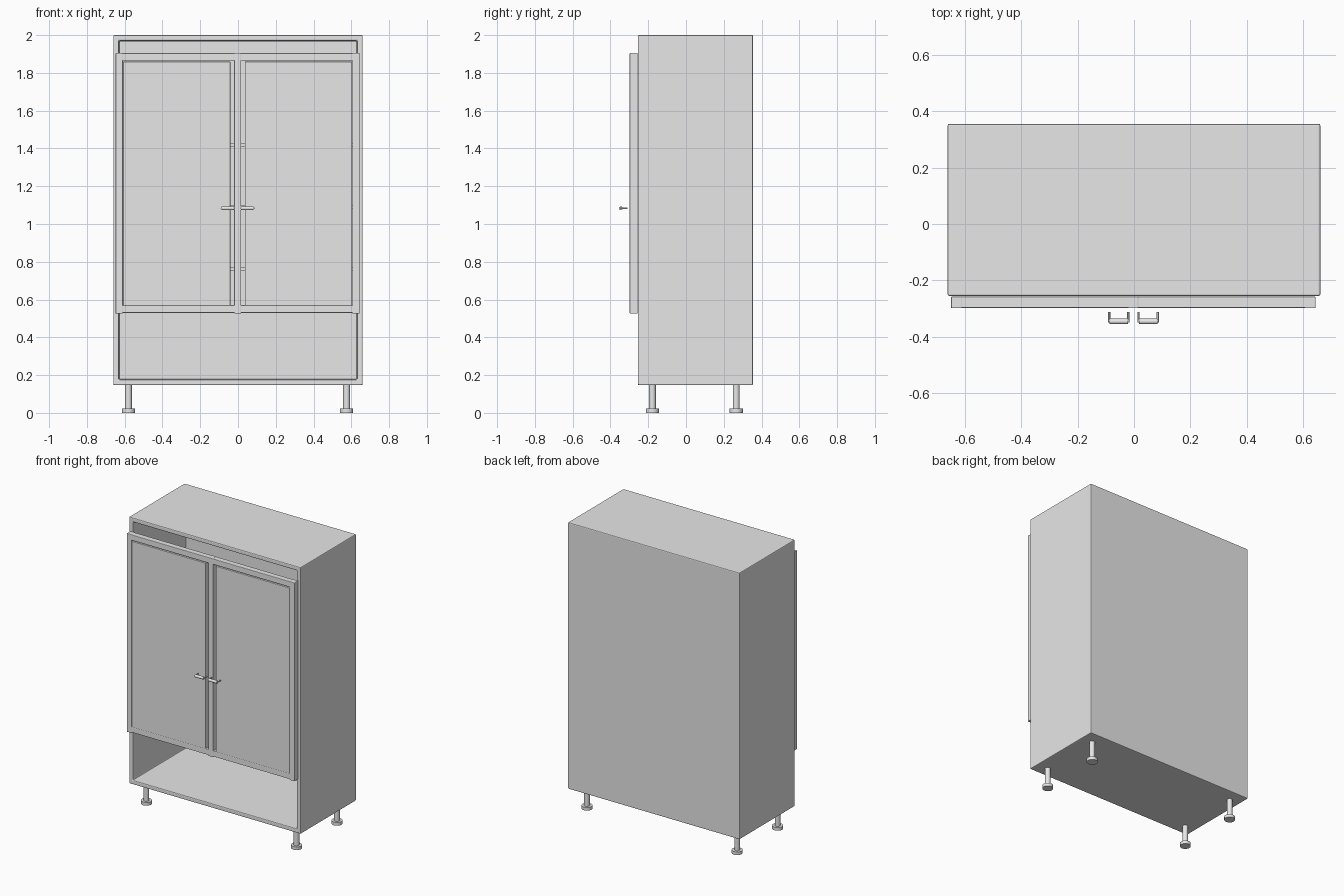
import bpy, bmesh, math
from mathutils import Matrix, Vector

if "Cube" in bpy.data.objects:
    bpy.data.objects.remove(bpy.data.objects["Cube"])

mat = bpy.data.materials.new("light_grey")
mat.diffuse_color = (0.8, 0.8, 0.8, 1)
mat.use_nodes = True
mat.node_tree.nodes["Principled BSDF"].inputs["Base Color"].default_value = mat.diffuse_color


def finish(name, bm, bevel=0.0, smooth=False):
    me = bpy.data.meshes.new(name)
    bmesh.ops.recalc_face_normals(bm, faces=bm.faces)
    bm.to_mesh(me)
    bm.free()
    ob = bpy.data.objects.new(name, me)
    bpy.context.collection.objects.link(ob)
    me.materials.append(mat)
    if bevel:
        mod = ob.modifiers.new("bevel", 'BEVEL')
        mod.width = bevel
        mod.segments = 2
        mod.limit_method = 'ANGLE'
    if smooth:
        bpy.ops.object.select_all(action='DESELECT')
        ob.select_set(True)
        bpy.context.view_layer.objects.active = ob
        bpy.ops.object.shade_smooth_by_angle()
    return ob


def add_box(bm, x, y, z):
    """Box from (min, max) pairs."""
    size = Vector((x[1] - x[0], y[1] - y[0], z[1] - z[0]))
    mid = Vector((x[0] + x[1], y[0] + y[1], z[0] + z[1])) / 2
    bmesh.ops.create_cube(bm, size=1, matrix=Matrix.Translation(mid) @ Matrix.Diagonal((*size, 1)))


def box(name, x, y, z, bevel=0.0):
    bm = bmesh.new()
    add_box(bm, x, y, z)
    return finish(name, bm, bevel)


def add_cyl(bm, centre, r, length, axis='Z', sides=24):
    rot = {'X': Matrix.Rotation(math.pi / 2, 4, 'Y'),
           'Y': Matrix.Rotation(math.pi / 2, 4, 'X'), 'Z': Matrix()}[axis]
    bmesh.ops.create_cone(bm, cap_ends=True, segments=sides, radius1=r, radius2=r,
                          depth=length, matrix=Matrix.Translation(centre) @ rot)


# Carcass: outer box whose front face is inset and pushed in to make the cavity
bm = bmesh.new()
add_box(bm, (-0.66, 0.66), (-0.255, 0.355), (0.147, 2.0))
bm.faces.ensure_lookup_table()
front = min(bm.faces, key=lambda f: f.calc_center_median().y)
bmesh.ops.inset_region(bm, faces=[front], thickness=0.042)
ret = bmesh.ops.extrude_discrete_faces(bm, faces=[front])
for v in ret['faces'][0].verts:
    v.co.y = 0.33
finish("carcass", bm, 0.006)

# Inner shelves behind the doors
for i, z in enumerate((0.76, 1.09, 1.42)):
    box(f"shelf_{i + 1}", (-0.619, 0.619), (-0.22, 0.331), (z - 0.01, z + 0.01))

# Door frame: two stiles, a centre post and two rails
Y = (-0.298, -0.257)
for name, x in (("left_stile", (-0.648, -0.61)), ("centre_post", (-0.02, 0.016)),
                ("right_stile", (0.605, 0.643))):
    box(name, x, Y, (0.525, 1.905), 0.003)
for name, z in (("bottom_rail", (0.53, 0.57)), ("top_rail", (1.865, 1.904))):
    box(name, (-0.645, 0.64), (Y[0] + 0.001, Y[1]), z, 0.003)

# Door panels, leaving a narrow slot beside the centre post
for name, x in (("left_door", (-0.608, -0.041)), ("right_door", (0.036, 0.603))):
    box(name, x, (-0.297, -0.262), (0.568, 1.859), 0.002)

# Handles: a round bar with two thin prongs
for name, cx in (("left_handle", -0.054), ("right_handle", 0.05)):
    bm = bmesh.new()
    add_cyl(bm, (cx, -0.345, 1.083), 0.01, 0.066, 'X', 16)
    for s in (-1, 1):
        add_cyl(bm, (cx + s * 0.034, -0.330, 1.083), 0.004, 0.038, 'Y', 12)
    finish(name, bm, 0, True)

# Legs: a slim post on a wide round foot
for sx, x in (("left", -0.58), ("right", 0.575)):
    for sy, y in (("front", -0.178), ("back", 0.266)):
        bm = bmesh.new()
        add_cyl(bm, (x, y, 0.084), 0.018, 0.13)
        add_cyl(bm, (x, y, 0.011), 0.035, 0.022)
        finish(f"{sy}_{sx}_leg", bm, 0, True)
